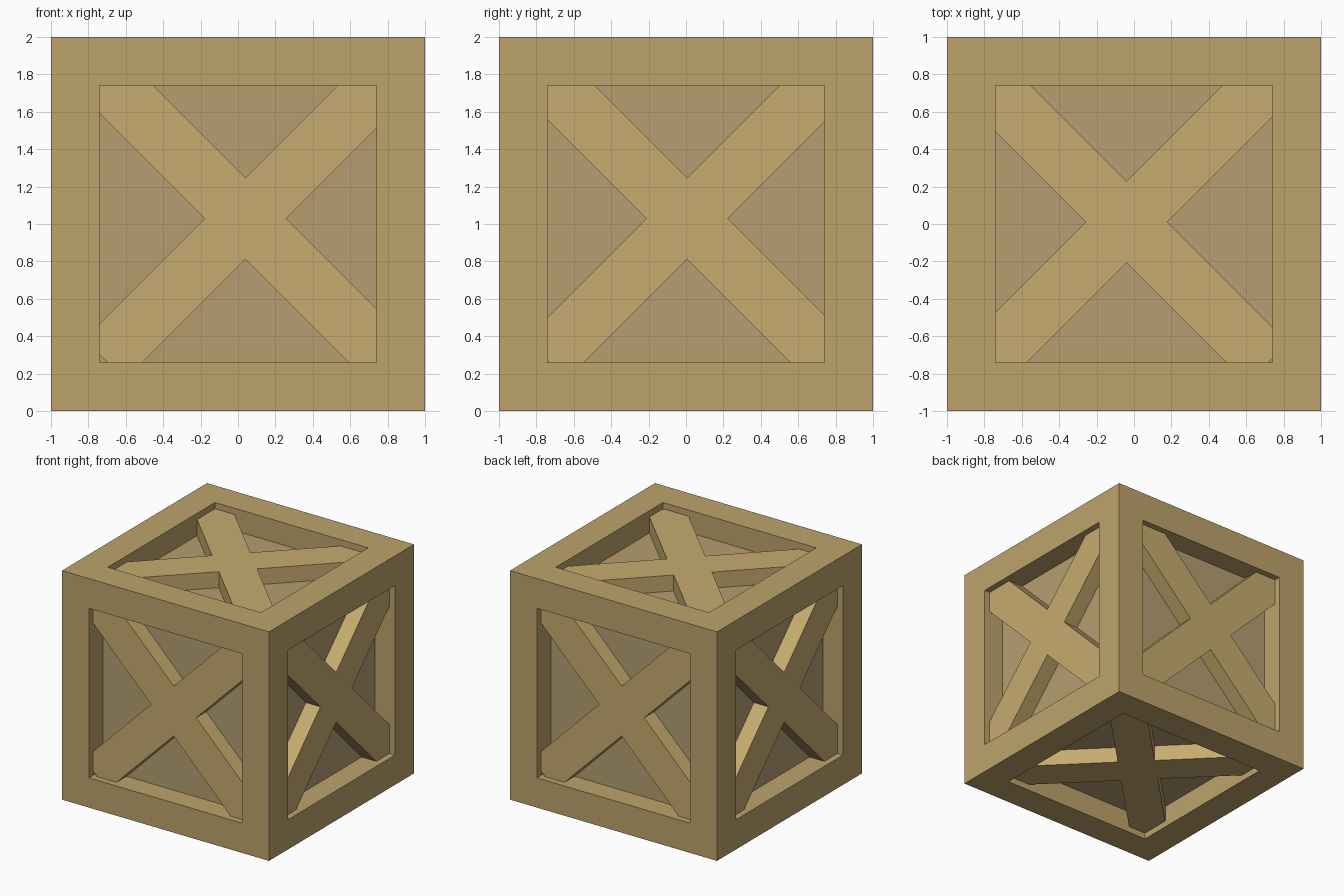
import bpy, bmesh
from math import pi
from mathutils import Matrix, Vector

if "Cube" in bpy.data.objects:
    bpy.data.objects.remove(bpy.data.objects["Cube"])


def material(name, rgb):
    m = bpy.data.materials.new(name)
    m.diffuse_color = (*rgb, 1)
    m.use_nodes = True
    m.node_tree.nodes["Principled BSDF"].inputs["Base Color"].default_value = m.diffuse_color
    return m


def add_object(name, bm, mat):
    bmesh.ops.recalc_face_normals(bm, faces=bm.faces)
    me = bpy.data.meshes.new(name)
    bm.to_mesh(me)
    bm.free()
    me.materials.append(mat)
    ob = bpy.data.objects.new(name, me)
    bpy.context.collection.objects.link(ob)
    return ob


FRAME = material("frame_wood", (0.51, 0.37, 0.15))
PANEL = material("panel_wood", (0.465, 0.345, 0.165))
BRACE = material("brace_wood", (0.57, 0.41, 0.16))
CENTRE = Vector((0, 0, 1))
BORDER, PANEL_DEPTH, BRACE_DEPTH = 0.26, 0.195, 0.055
HALF_WIDTH, HALF_LENGTH = 0.154, 1.068

# Outer frame: a cube with a square opening sunk into each side
bm = bmesh.new()
bmesh.ops.create_cube(bm, size=2, matrix=Matrix.Translation(CENTRE))
sides = bm.faces[:]
bmesh.ops.inset_individual(bm, faces=sides, thickness=BORDER, use_even_offset=True)
bmesh.ops.inset_individual(bm, faces=sides, thickness=0, depth=-PANEL_DEPTH - 0.01)
bmesh.ops.delete(bm, geom=sides, context='FACES')
add_object("crate_frame", bm, FRAME)

# Inner box that shows as the recessed panels
bm = bmesh.new()
bmesh.ops.create_cube(bm, size=2 - 2 * PANEL_DEPTH, matrix=Matrix.Translation(CENTRE))
add_object("inner_panels", bm, PANEL)


# Diagonal cross brace on one side; u and v are the in-plane axes
def cross_brace(name, u, v, cu, cv):
    u, v = Vector(u), Vector(v)
    n = u.cross(v)
    w, l = HALF_WIDTH, HALF_LENGTH
    bm = bmesh.new()
    verts = []
    for k in range(4):
        turn = Matrix.Rotation(pi / 4 + k * pi / 2, 3, 'Z')
        for p in ((w, -w), (l, -w), (l, w)):
            q = turn @ Vector((*p, 0))
            pos = CENTRE + u * (q.x + cu) + v * (q.y + cv) + n * (1 - BRACE_DEPTH)
            verts.append(bm.verts.new(pos))
    face = bm.faces.new(verts)
    ext = bmesh.ops.extrude_face_region(bm, geom=[face], use_keep_orig=True)
    moved = [g for g in ext["geom"] if isinstance(g, bmesh.types.BMVert)]
    bmesh.ops.translate(bm, verts=moved, vec=-n * (PANEL_DEPTH - BRACE_DEPTH + 0.01))
    add_object(name, bm, BRACE)


X, Y, Z = (1, 0, 0), (0, 1, 0), (0, 0, 1)
NX, NY = (-1, 0, 0), (0, -1, 0)
cross_brace("front_brace", X, Z, 0.04, 0.03)
cross_brace("back_brace", NX, Z, 0.04, 0.03)
cross_brace("right_brace", Y, Z, 0.005, 0.03)
cross_brace("left_brace", NY, Z, 0.005, 0.03)
cross_brace("top_brace", X, Y, -0.04, 0.01)
cross_brace("bottom_brace", X, NY, -0.025, -0.02)
